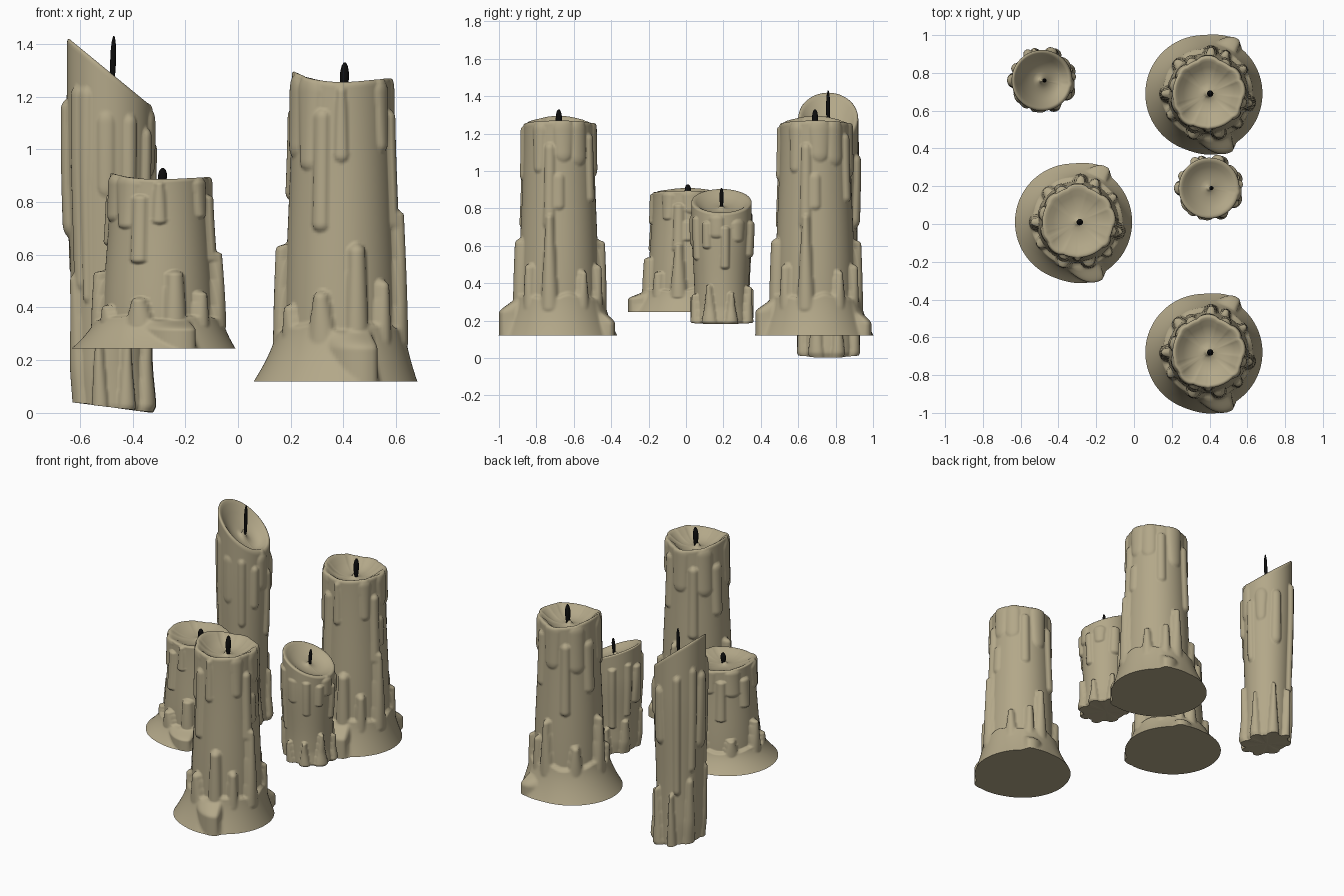
import bpy, bmesh, math

if "Cube" in bpy.data.objects:
    bpy.data.objects.remove(bpy.data.objects["Cube"])


def material(name, col):
    m = bpy.data.materials.new(name)
    m.diffuse_color = (*col, 1)
    m.use_nodes = True
    m.node_tree.nodes["Principled BSDF"].inputs["Base Color"].default_value = m.diffuse_color
    return m


WAX = material("tan_wax", (0.45, 0.39, 0.25))
BLACK = material("black_wick", (0.004, 0.004, 0.004))


def smooth(a, b, x):
    t = min(1, max(0, (x - a) / (b - a)))
    return t * t * (3 - 2 * t)


def ang(a, b):
    return (a - b + 180) % 360 - 180


def ridge(deg, z, items):
    """Tallest wax ridge: angle, bottom z, top z, bottom and top half width, thickness."""
    best = 0
    for a, z0, z1, w0, w1, th in items:
        t = min(1, max(0, (z - z0) / (z1 - z0)))
        w = w0 + (w1 - w0) * t
        q = math.hypot(math.radians(ang(deg, a)) * 0.2, z - (z0 + (z1 - z0) * t)) / w
        if q < 1:
            best = max(best, th * (1 - q * q) ** 0.6)
    return best


# ---- pillar candle with melted skirt (z measured from its foot)
PILLAR_RUNS = [
    (-113, 0.60, 1.0, .034, .034, .022), (-90, 0.86, 1.1, .03, .02, .016),
    (-132, 0.84, 1.1, .04, .06, .016), (-160, 0.90, 1.1, .05, .06, .014),
    (-15, 0.60, 1.0, .032, .03, .022), (8, 0.98, 1.1, .05, .06, .014),
    (-35, 0.90, 1.1, .03, .04, .014), (35, 0.96, 1.1, .05, .05, .014),
    (60, 0.74, 1.05, .03, .03, .018), (90, 0.90, 1.1, .05, .06, .015),
    (118, 0.58, 1.0, .032, .03, .022), (140, 0.88, 1.1, .05, .05, .015),
    (165, 0.72, 1.0, .035, .04, .02), (0, 0.70, 0.84, .03, .03, .014),
    # upright tongues rising out of the skirt
    (180, 0.15, 0.50, .05, .022, .042), (-74, 0.15, 0.49, .042, .033, .036),
    (-13, 0.15, 0.63, .045, .022, .042), (-45, 0.15, 0.36, .035, .025, .035),
    (86, 0.15, 0.49, .045, .022, .04), (66, 0.15, 0.36, .035, .022, .036),
    (35, 0.15, 0.33, .04, .02, .034), (-110, 0.15, 0.315, .055, .03, .04),
    (135, 0.15, 0.33, .05, .025, .036), (-150, 0.15, 0.27, .05, .025, .034),
]


def pillar_r(deg, z):
    c, s = math.cos(math.radians(deg)), math.sin(math.radians(deg))
    r = 0.217 - 0.029 * smooth(0.1, 1.1, z) + ridge(deg, z, PILLAR_RUNS)
    edge = 0.205 + 0.012 * math.sin(math.radians(deg * 5)) \
        + 0.006 * math.sin(math.radians(deg * 9))
    R = -0.022 * c + math.sqrt(0.31 ** 2 - (0.022 * s) ** 2)
    f = max(0, 1 - z / 0.24) ** 1.6
    # folded lips, one at the front and one at the back
    d = ang(deg, -67)
    front = smooth(-50, -3, d) * (1 - smooth(1, 8, d))
    d = ang(60, deg)
    back = smooth(-38, -3, d) * (1 - smooth(1, 8, d))
    f = max(f, front * (1 - smooth(0.12, 0.21, z)) * 1.1,
            back * (1 - smooth(0.06, 0.16, z)) * 1.1)
    R += 0.022 * max(front, back)
    skirt = 0.236 + (R - 0.236) * f
    return r + max(0, skirt - r) * (1 - smooth(edge - 0.006, edge + 0.012, z))


def pillar_top(c):
    return 1.135 + c * c * (0.03 - 0.015 * c)


# ---- slanted taper candle with fluted foot
TAPER_RUNS = [
    (-30, 0.82, 1.05, .032, .03, .018), (7, 0.61, 1.0, .034, .03, .02),
    (-10, 0.95, 1.1, .05, .05, .014), (35, 0.90, 1.05, .04, .05, .013),
    (72, 0.74, 1.05, .045, .04, .022), (-60, 0.70, 1.1, .03, .03, .014),
    (-126, 0.44, 1.2, .022, .035, .013), (-142, 0.50, 1.2, .035, .04, .013),
    (180, 0.72, 1.15, .055, .04, .024), (155, 0.55, 1.2, .03, .03, .016),
    (118, 0.40, 1.15, .032, .03, .022), (-95, 0.86, 1.1, .04, .04, .01),
    # flutes spreading at the foot
    (-25, 0.0, 0.40, .06, .02, .03), (20, 0.0, 0.32, .05, .02, .028),
    (65, 0.0, 0.38, .055, .02, .034), (-65, 0.0, 0.30, .05, .02, .03),
    (-105, 0.0, 0.28, .05, .02, .028), (-150, 0.0, 0.5, .06, .03, .022),
    (105, 0.0, 0.36, .045, .02, .032), (150, 0.0, 0.45, .06, .03, .02),
]


def taper_r(deg, z):
    r = 0.145 + 0.016 * smooth(0.3, 1.05, z) + ridge(deg, z, TAPER_RUNS)
    c = math.cos(math.radians(deg))
    return r + 0.014 * (1 - smooth(0, 0.2, z)) * c - 0.012 * (1 - smooth(0, 0.03, z))


def taper_top(c):
    return 1.293 - 0.132 * c


def candle_mesh(name, radius, top, foot, bowl, rows, cols=150):
    """Wax column: displaced side, rounded rim, hollow melt pool, flat foot."""
    bm = bmesh.new()
    degs = [360 * i / cols for i in range(cols)]
    cs = [(math.cos(math.radians(d)), math.sin(math.radians(d))) for d in degs]
    rings = []
    for j in range(rows + 1):
        ring = []
        for d, (c, s) in zip(degs, cs):
            z0 = foot(c)
            z = z0 + (top(c) - 0.016 - z0) * j / rows
            r = radius(d, z)
            ring.append(bm.verts.new((r * c, r * s, z)))
        rings.append(ring)
    for k, dz in ((.985, -.006), (.95, 0), (.90, -.002), (.84, -.15), (.70, -.55),
                  (.5, -.9), (.3, -1), (.15, -.97), (.08, -.8), (.05, -.5)):
        drop = dz if dz > -.1 else dz * bowl
        rings.append([bm.verts.new((v.co.x * k, v.co.y * k, top(c * k) + drop))
                      for v, (c, s) in zip(rings[rows], cs)])
    for a, b in zip(rings, rings[1:]):
        for i in range(cols):
            n = (i + 1) % cols
            bm.faces.new((a[i], a[n], b[n], b[i])).smooth = True
    bm.faces.new(rings[-1]).smooth = True
    mid = bm.verts.new((0, 0, foot(0)))
    for i in range(cols):
        bm.faces.new((rings[0][(i + 1) % cols], rings[0][i], mid)).smooth = False
    me = bpy.data.meshes.new(name)
    bm.to_mesh(me)
    bm.free()
    me.materials.append(WAX)
    return me


def wick_mesh(name, z0, z1, r, lean):
    """Charred wick: thin lathe, thickest in the middle."""
    bm = bmesh.new()
    n, rings = 12, []
    for t, k in ((0, .7), (.15, .8), (.45, 1), (.7, .95), (.88, .7), (1, .25)):
        rings.append([bm.verts.new((0.01 + lean * t + r * k * math.cos(2 * math.pi * i / n),
                                    r * k * math.sin(2 * math.pi * i / n),
                                    z0 + (z1 - z0) * t)) for i in range(n)])
    for a, b in zip(rings, rings[1:]):
        for i in range(n):
            bm.faces.new((a[i], a[(i + 1) % n], b[(i + 1) % n], b[i])).smooth = True
    bm.faces.new(rings[-1])
    bm.faces.new(rings[0][::-1])
    me = bpy.data.meshes.new(name)
    bm.to_mesh(me)
    bm.free()
    me.materials.append(BLACK)
    return me


pillar = (candle_mesh("pillar_wax", pillar_r, pillar_top, lambda c: 0, 0.055, 125),
          wick_mesh("pillar_wick", 1.09, 1.21, 0.017, 0.003))
taper = (candle_mesh("taper_wax", taper_r, taper_top, lambda c: 0.022 - 0.02 * c, 0.08, 120),
         wick_mesh("taper_wick", 1.235, 1.43, 0.011, 0.006))

# ---- place the five candles
for label, meshes, loc, zs in (
        ("back_pillar", pillar, (0.392, 0.69, 0.12), 1),
        ("front_pillar", pillar, (0.392, -0.68, 0.12), 1),
        ("short_pillar", pillar, (-0.298, 0.01, 0.245), 0.565),
        ("tall_taper", taper, (-0.487, 0.76, 0), 1),
        ("short_taper", taper, (0.397, 0.19, 0.18), 0.51)):
    for me, part in zip(meshes, ("candle", "wick")):
        ob = bpy.data.objects.new(f"{label}_{part}", me)
        ob.location = loc
        ob.scale = (1, 1, zs)
        bpy.context.collection.objects.link(ob)
